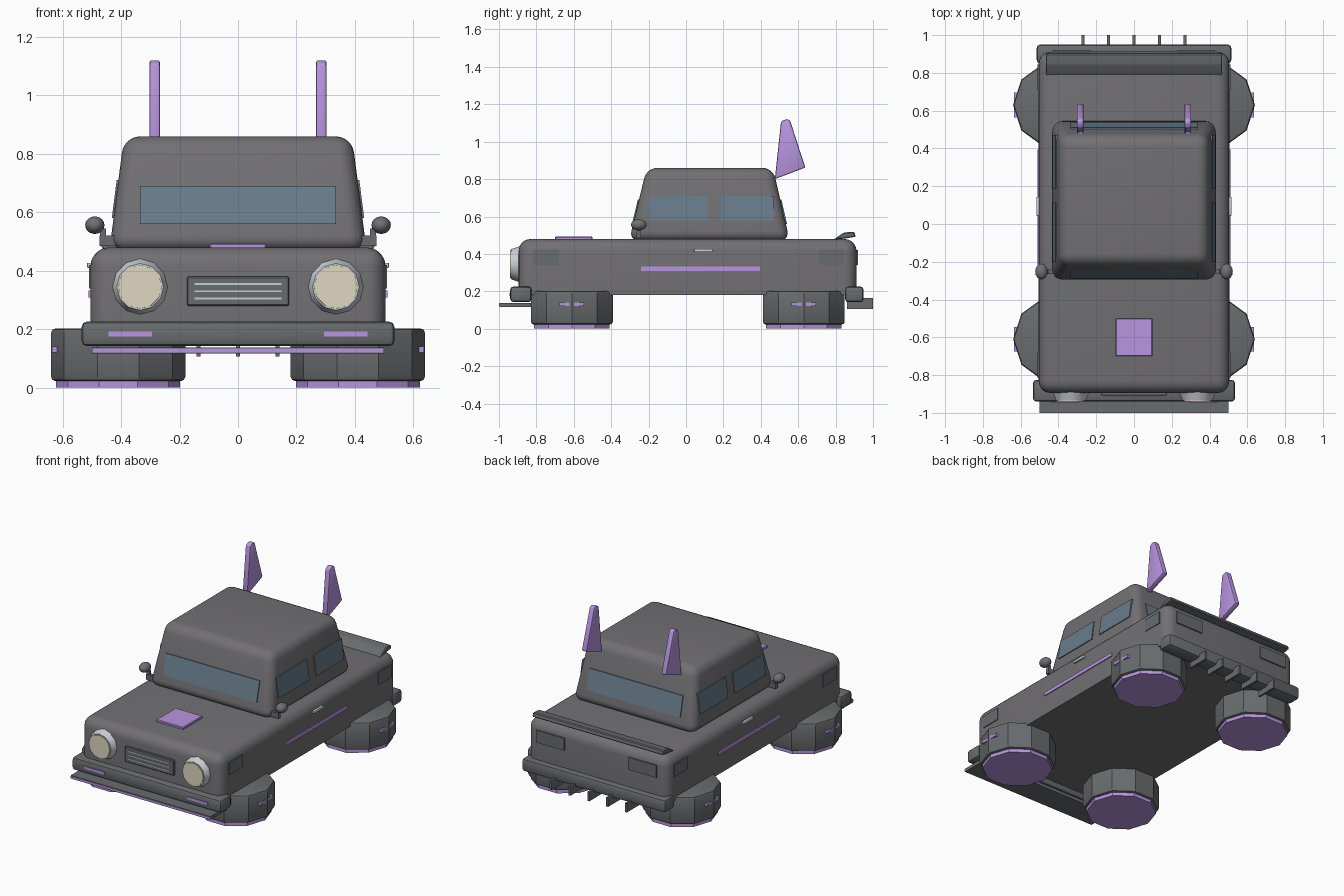
import bpy, bmesh, math
from mathutils import Matrix, Vector

if "Cube" in bpy.data.objects:
    bpy.data.objects.remove(bpy.data.objects["Cube"])


def material(name, rgb):
    m = bpy.data.materials.new(name)
    m.diffuse_color = (*rgb, 1)
    m.use_nodes = True
    m.node_tree.nodes["Principled BSDF"].inputs["Base Color"].default_value = m.diffuse_color
    return m


GREY = material("body_grey", (0.165, 0.16, 0.17))
DARK = material("trim_grey", (0.14, 0.15, 0.155))
PURPLE = material("glow_purple", (0.48, 0.30, 0.75))
GLASS = material("glass_blue", (0.14, 0.20, 0.26))
CHROME = material("chrome", (0.60, 0.63, 0.66))
LENS = material("lens_cream", (0.75, 0.68, 0.54))


def finish(name, bm, mat, mirror=False, smooth=True):
    bmesh.ops.recalc_face_normals(bm, faces=bm.faces[:])
    me = bpy.data.meshes.new(name)
    bm.to_mesh(me)
    bm.free()
    me.materials.append(mat)
    if smooth:
        me.shade_smooth()
        me.set_sharp_from_angle(angle=math.radians(32))
    ob = bpy.data.objects.new(name, me)
    bpy.context.collection.objects.link(ob)
    if mirror:
        ob.modifiers.new("mirror", 'MIRROR')
    return ob


def bevel(bm, width, segments=2, keep=lambda e: True):
    if width:
        edges = [e for e in bm.edges if keep(e)]
        bmesh.ops.bevel(bm, geom=edges, offset=width, segments=segments,
                        profile=0.5, affect='EDGES', clamp_overlap=True)


def loft(name, ring, shift, mat, mirror=False, bev=0, segments=2):
    """Prism from a closed ring of points swept along a vector."""
    bm = bmesh.new()
    f = bm.faces.new([bm.verts.new(p) for p in ring])
    out = bmesh.ops.extrude_face_region(bm, geom=[f])
    for v in out["geom"]:
        if isinstance(v, bmesh.types.BMVert):
            v.co += Vector(shift)
    if len(bm.faces) == len(ring) + 1:
        bm.faces.new([v for v in bm.verts[:len(ring)]])
    bevel(bm, bev, segments)
    return finish(name, bm, mat, mirror)


def box(name, x, y, z, mat, mirror=False, bev=0, segments=2, top=None, keep=lambda e: True):
    """Box from ranges; top = (x range, y range) tapers the upper face."""
    bm = bmesh.new()
    bmesh.ops.create_cube(bm, size=1)
    for v in bm.verts:
        i, j, k = (int(c > 0) for c in v.co)
        xr, yr = top if top and k else (x, y)
        v.co = (xr[i], yr[j], z[k])
    bevel(bm, bev, segments, keep)
    return finish(name, bm, mat, mirror)


def disc(name, centre, r1, r2, depth, sides, mat, rot=Matrix(), bev=0, mirror=True):
    bm = bmesh.new()
    bmesh.ops.create_cone(bm, cap_ends=True, segments=sides, radius1=r1, radius2=r2, depth=depth,
                          matrix=Matrix.Translation(centre) @ rot)
    bevel(bm, bev, 2, lambda e: any(len(f.verts) > 4 for f in e.link_faces))
    return finish(name, bm, mat, mirror)


# Body with rounded top and corners, flat floor
box("body", (-.505, .505), (-.895, .912), (.18, .48), GREY, bev=.065, segments=5,
    keep=lambda e: any(v.co.z > .3 for v in e.verts))

# Tapered cabin
Z0, H = .47, .39
box("cabin", (-.44, .44), (-.305, .555), (Z0, Z0 + H), GREY, bev=.055, segments=5,
    top=((-.39, .39), (-.21, .465)))


def inset(z, full):
    return full * (z - Z0) / H


# Windows lying on the sloped cabin walls
for name, base, slope, out in (("windshield", -.305, .095, -1), ("rear_window", .555, -.09, 1)):
    ring = [(x, base + inset(z, slope) + out * .006, z)
            for x, z in ((-.335, .56), (.335, .56), (.335, .69), (-.335, .69))]
    loft(name, ring, (0, -out * .02, 0), GLASS)
for name, ya, yb in (("front_side_window", -.20, .115), ("back_side_window", .185, .47)):
    ring = [(.446 - inset(z, .05), y, z)
            for y, z in ((ya, .58), (yb, .58), (yb, .71), (ya, .71))]
    loft(name, ring, (-.02, 0, 0), GLASS, mirror=True)

# Headlights
face = Matrix.Rotation(math.radians(90), 4, 'X')
disc("headlight_ring", (.335, -.91, .345), .098, .08, .05, 12, CHROME, face)
disc("headlight_lens", (.335, -.915, .345), .076, .074, .05, 12, LENS, face)

# Grille
box("grille", (-.175, .175), (-.908, -.88), (.28, .38), DARK, bev=.004, segments=1)
for z in (.305, .33, .355):
    box("grille_slat", (-.148, .148), (-.913, -.90), (z - .003, z + .003), CHROME)

# Bumpers, front splitter and their glow strips
box("front_bumper", (-.535, .535), (-.94, -.825), (.142, .226), DARK, bev=.018)
box("bumper_glow", (.295, .443), (-.944, -.93), (.175, .192), PURPLE, mirror=True)
box("front_splitter", (-.5, .5), (-.997, -.83), (.117, .138), DARK)
box("splitter_glow", (-.5, .5), (-1.0, -.99), (.121, .134), PURPLE)
box("rear_bumper", (-.515, .515), (.85, .95), (.142, .226), DARK, bev=.018)
for i in range(-2, 3):
    x = i * .135
    box("diffuser_fin", (x - .007, x + .007), (.86, 1.0), (.106, .165), DARK)

# Rear spoiler
loft("rear_spoiler", [(-.467, y, z) for y, z in
     ((.785, .475), (.845, .515), (.9, .518), (.908, .492), (.86, .484))],
     (.934, 0, 0), DARK, bev=.005, segments=1)

# Side trim and lamps
box("side_glow", (.49, .511), (-.24, .395), (.309, .332), PURPLE, mirror=True)
box("door_handle", (.49, .517), (.043, .143), (.41, .427), CHROME, mirror=True, bev=.004)
box("front_side_marker", (.49, .51), (-.815, -.68), (.34, .42), DARK, mirror=True)
box("rear_side_marker", (.49, .51), (.71, .845), (.34, .42), DARK, mirror=True)
box("tail_light", (.23, .43), (.9, .92), (.34, .42), DARK, mirror=True)

# Hood vent
box("hood_vent", (-.097, .097), (-.7, -.5), (.47, .493), PURPLE, bev=.004, segments=1)

# Door mirrors
bm = bmesh.new()
bmesh.ops.create_uvsphere(bm, u_segments=16, v_segments=10, radius=1,
                          matrix=Matrix.Translation((.49, -.252, .556)) @ Matrix.Diagonal((.033, .042, .03, 1)))
finish("door_mirror", bm, GREY, mirror=True)
box("mirror_arm", (.42, .474), (-.265, -.24), (.485, .52), DARK, mirror=True)
box("mirror_stem", (.452, .472), (-.262, -.243), (.49, .545), DARK, mirror=True)

# Tall roof fins
loft("roof_fin", [(.267, y, z) for y, z in
     ((.475, .80), (.638, .862), (.556, 1.115), (.538, 1.122), (.508, 1.108))],
     (.036, 0, 0), PURPLE, mirror=True, bev=.008)

# Hover pads with glowing undersides
for end, y in (("front", -.61), ("rear", .63)):
    rot = Matrix.Rotation(math.radians(0), 4, 'Z')
    bm = bmesh.new()
    ring = [bm.verts.new((.41 + .23 * math.cos(a * math.tau / 10),
                          y + .23 * math.sin(a * math.tau / 10), .022)) for a in range(10)]
    base = bm.faces.new(ring)
    top = [bm.verts.new((v.co.x, v.co.y, .203)) for v in ring]
    bm.faces.new(top)
    for i in range(10):
        j = (i + 1) % 10
        bm.faces.new((ring[i], ring[j], top[j], top[i]))
    bevel(bm, .016, 2, lambda e: abs(e.verts[0].co.z - e.verts[1].co.z) < .01)
    finish(end + "_hover_pad", bm, DARK, mirror=True)
    bm = bmesh.new()
    bmesh.ops.create_circle(bm, cap_ends=True, segments=10, radius=.212)
    ring = [(.41 + .212 * math.cos(a * math.tau / 10),
             y + .212 * math.sin(a * math.tau / 10), 0) for a in range(10)]
    bm.free()
    loft(end + "_pad_glow", ring, (0, 0, .03), PURPLE, mirror=True)
    box(end + "_pad_light", (.61, .636), (y - .065, y + .065), (.121, .14), PURPLE, mirror=True)
